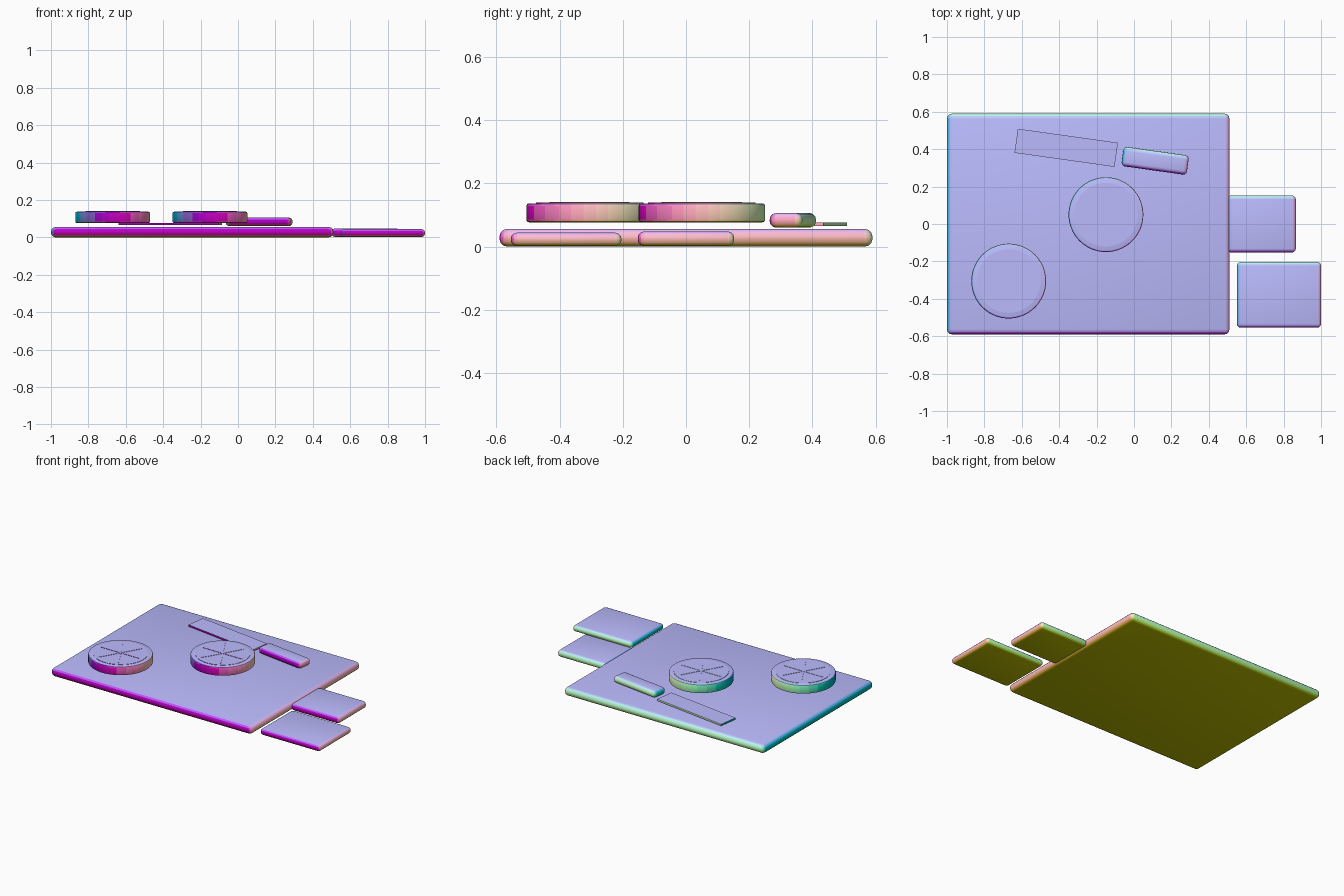
import bpy, math

if "Cube" in bpy.data.objects:
    bpy.data.objects.remove(bpy.data.objects["Cube"])

materials = {}

# Colour each face by the direction it points in, in coarse steps
def facing_material(n):
    key = tuple(round(c * 5) for c in n)
    if key not in materials:
        m = bpy.data.materials.new("facing_%d_%d_%d" % key)
        m.diffuse_color = tuple(min(1, max(0, 0.5 + c / 10)) for c in key) + (1,)
        m.use_nodes = True
        m.node_tree.nodes["Principled BSDF"].inputs["Base Color"].default_value = m.diffuse_color
        materials[key] = m
    return materials[key]

def finish(ob, bevel=0.0, segments=3):
    bpy.ops.object.select_all(action='DESELECT')
    bpy.context.view_layer.objects.active = ob
    ob.select_set(True)
    bpy.ops.object.transform_apply(location=False, rotation=True, scale=True)
    if bevel:
        m = ob.modifiers.new("Bevel", 'BEVEL')
        m.width, m.segments, m.limit_method = bevel, segments, 'ANGLE'
        bpy.ops.object.modifier_apply(modifier=m.name)
    bpy.ops.object.shade_smooth_by_angle(angle=math.radians(35))
    slots = {}
    for p in ob.data.polygons:
        mat = facing_material(p.normal)
        if mat.name not in slots:
            slots[mat.name] = len(slots)
            ob.data.materials.append(mat)
        p.material_index = slots[mat.name]
    return ob

def box(name, centre, size, turn=0.0, bevel=0.0):
    bpy.ops.mesh.primitive_cube_add(size=1, location=centre, rotation=(0, 0, math.radians(turn)))
    ob = bpy.context.object
    ob.name = name
    ob.scale = size
    return finish(ob, bevel)

def disc(name, x, y, z0, z1, radius, bevel=0.0):
    bpy.ops.mesh.primitive_cylinder_add(vertices=64, radius=radius, depth=z1 - z0,
                                        location=(x, y, (z0 + z1) / 2))
    ob = bpy.context.object
    ob.name = name
    return finish(ob, bevel, 2)

# Board with rounded rim
box("board", (-0.245, 0, 0.028), (1.51, 1.18, 0.056), bevel=0.025)

# Folded cloths beside the board
box("upper_cloth", (0.6825, 0, 0.025), (0.365, 0.305, 0.046), bevel=0.02)
box("lower_cloth", (0.775, -0.379, 0.023), (0.45, 0.35, 0.042), bevel=0.019)

# Knife
box("knife_blade", (-0.3625, 0.4075, 0.071), (0.54, 0.13, 0.011), turn=-8)
box("knife_handle", (0.113, 0.338, 0.083), (0.352, 0.104, 0.046), turn=-8, bevel=0.02)

# Round slices with a raised centre and thin spokes
for i, (x, y) in enumerate([(-0.15, 0.05), (-0.67, -0.305)], 1):
    disc(f"slice_{i}_rind", x, y, 0.077, 0.137, 0.2, bevel=0.008)
    disc(f"slice_{i}_flesh", x, y, 0.13, 0.139, 0.17)
    for k in range(3):
        box(f"slice_{i}_spoke_{k + 1}", (x, y, 0.1385), (0.29, 0.006, 0.005), turn=60 * k)
